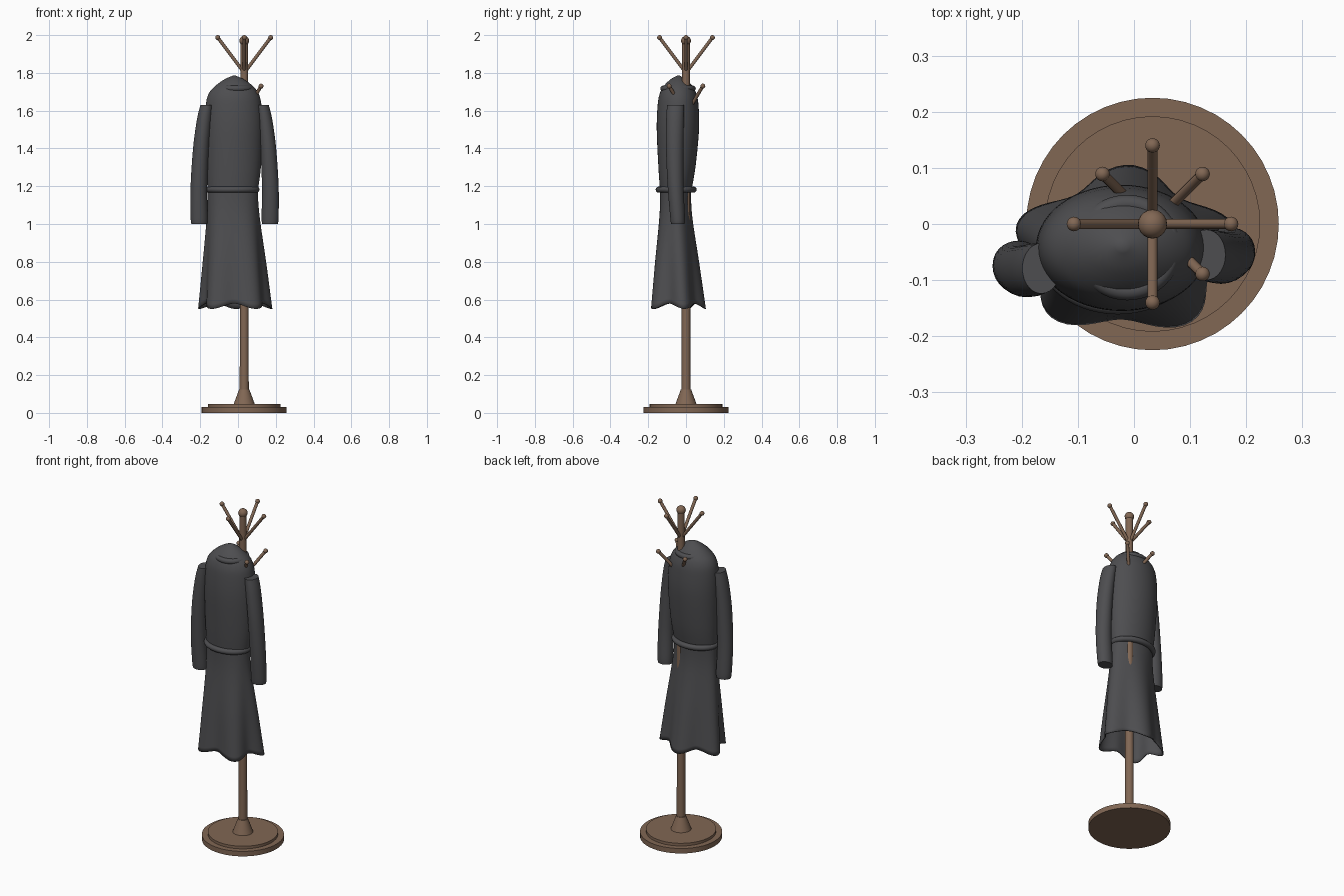
import bpy, bmesh
from math import cos, sin, pi, radians
from mathutils import Vector

cube = bpy.data.objects.get("Cube")
if cube:
    bpy.data.objects.remove(cube)


def material(name, rgb):
    m = bpy.data.materials.new(name)
    m.use_nodes = True
    m.diffuse_color = (*rgb, 1)
    m.node_tree.nodes["Principled BSDF"].inputs["Base Color"].default_value = (*rgb, 1)
    m.node_tree.nodes["Principled BSDF"].inputs["Roughness"].default_value = 0.8
    return m


WOOD = material("brown wood", (0.22, 0.135, 0.088))
CLOTH = material("charcoal cloth", (0.075, 0.075, 0.08))
POLE_X = 0.033


def finish(obj, name, mat, angle=40):
    obj.name = name
    obj.data.materials.append(mat)
    bpy.ops.object.select_all(action='DESELECT')
    obj.select_set(True)
    bpy.context.view_layer.objects.active = obj
    bpy.ops.object.shade_smooth_by_angle(angle=radians(angle))
    return obj


def loft(name, rings, mat, cap_start=True, cap_end=True, angle=40):
    """Skin a list of closed rings of points."""
    bm = bmesh.new()
    loops = [[bm.verts.new(p) for p in ring] for ring in rings]
    n = len(loops[0])
    for a, b in zip(loops, loops[1:]):
        for i in range(n):
            j = (i + 1) % n
            bm.faces.new((a[i], a[j], b[j], b[i]))
    if cap_start:
        bm.faces.new(loops[0][::-1])
    if cap_end:
        bm.faces.new(loops[-1])
    bmesh.ops.recalc_face_normals(bm, faces=bm.faces)
    mesh = bpy.data.meshes.new(name)
    bm.to_mesh(mesh)
    bm.free()
    obj = bpy.data.objects.new(name, mesh)
    bpy.context.collection.objects.link(obj)
    return finish(obj, name, mat, angle)


def smooth_sections(keys, steps=5):
    """Catmull-Rom interpolation between cross-section tuples."""
    keys = [Vector(k) for k in keys]
    pts = [keys[0]] + keys + [keys[-1]]
    out = []
    for a, b, c, d in zip(pts, pts[1:], pts[2:], pts[3:]):
        for s in range(steps):
            t = s / steps
            out.append(b + (c - a) * (t / 2) + (a * 2 - b * 5 + c * 4 - d) * (t * t / 2)
                       + (b * 3 - a - c * 3 + d) * (t ** 3 / 2))
    return out + [keys[-1]]


def ellipse(z, cx, cy, rx, ry, n):
    return [(cx + rx * cos(2 * pi * i / n), cy + ry * sin(2 * pi * i / n), z) for i in range(n)]


def ball(name, loc, r):
    bpy.ops.mesh.primitive_uv_sphere_add(segments=20, ring_count=12, radius=r, location=loc)
    return finish(bpy.context.object, name, WOOD, 60)


def rod(name, a, b, r):
    a, b = Vector(a), Vector(b)
    bpy.ops.mesh.primitive_cylinder_add(vertices=16, radius=r, depth=(b - a).length,
                                        location=(a + b) / 2)
    obj = bpy.context.object
    obj.rotation_euler = (b - a).to_track_quat('Z', 'Y').to_euler()
    return finish(obj, name, WOOD)


# Stand: stepped round base, conical foot and pole
stand = [(0, 0.225), (0.03, 0.225), (0.03, 0.192), (0.046, 0.192), (0.046, 0.056),
         (0.125, 0.027), (0.125, 0.024), (1.96, 0.02)]
loft("stand", [ellipse(z, POLE_X, 0, r, r, 48) for z, r in stand], WOOD)
ball("pole_finial", (POLE_X, 0, 1.97), 0.026)

# Four tall upper pegs and four shorter diagonal pegs
for i in range(4):
    for kind, turn, reach, low, high in (("upper", 0, 0.14, 1.8, 1.987),
                                         ("lower", pi / 4, 0.126, 1.58, 1.73)):
        a = i * pi / 2 + turn
        tip = (POLE_X + reach * cos(a), reach * sin(a), high)
        rod(f"{kind}_peg_{i + 1}", (POLE_X, 0, low), tip, 0.009)
        ball(f"{kind}_peg_knob_{i + 1}", tip, 0.013)

# Coat torso: z, centre x, centre y, half width, half depth
torso = [(1.17, -0.028, -0.055, 0.132, 0.082), (1.3, -0.024, -0.048, 0.145, 0.098),
         (1.5, -0.022, -0.043, 0.153, 0.112), (1.63, -0.023, -0.042, 0.147, 0.108),
         (1.69, -0.023, -0.042, 0.132, 0.097), (1.73, -0.021, -0.042, 0.1, 0.076),
         (1.765, -0.02, -0.041, 0.053, 0.042), (1.785, -0.02, -0.04, 0.008, 0.007)]
loft("coat_torso", [ellipse(*s, 56) for s in smooth_sections(torso)], CLOTH, cap_start=False)

# Coat skirt: flares downward into five folds with a wavy hem
skirt = [(1.18, -0.028, -0.055, 0.132, 0.082), (1.05, -0.026, -0.056, 0.138, 0.086),
         (0.8, -0.02, -0.053, 0.162, 0.115), (0.565, -0.016, -0.049, 0.182, 0.138)]
rings = []
for z, cx, cy, rx, ry in smooth_sections(skirt, 6):
    t = (1.18 - z) / 0.615
    ring = []
    for i in range(80):
        a = 2 * pi * i / 80
        wave = cos(5 * (a - radians(16)))
        k = 1 + 0.12 * t * wave
        ring.append((cx + rx * k * cos(a), cy + ry * k * sin(a), z - 0.014 * t * wave))
    rings.append(ring)
cloth = loft("coat_skirt", rings, CLOTH, False, False, 60)
thick = cloth.modifiers.new("cloth_thickness", 'SOLIDIFY')
thick.thickness = 0.006
thick.offset = -1

# Sleeves: hang from the shoulders, mirrored about the coat's middle
sleeve = [(1.63, 0.147, -0.055, 0.034, 0.045), (1.55, 0.161, -0.058, 0.039, 0.047),
          (1.4, 0.178, -0.06, 0.042, 0.046), (1.2, 0.189, -0.055, 0.044, 0.042),
          (1.04, 0.188, -0.045, 0.045, 0.039), (1.0, 0.187, -0.043, 0.042, 0.036)]
for name, side, shift in (("left_sleeve", 1, 0), ("right_sleeve", -1, -0.024)):
    loft(name, [ellipse(s[0], side * s[1] - 0.018, s[2] + shift, s[3], s[4], 28)
                for s in smooth_sections(sleeve)], CLOTH)


# Belt and collar: padded loops
def loop(name, centre, rx, ry, r):
    rings = []
    for i in range(57):
        a = 2 * pi * i / 56
        rings.append([(centre[0] + (rx + r * cos(b)) * cos(a),
                       centre[1] + (ry + r * cos(b)) * sin(a), centre[2] + r * sin(b))
                      for b in (2 * pi * j / 12 for j in range(12))])
    return loft(name, rings, CLOTH, False, False, 60)


loop("belt", (-0.029, -0.052, 1.182), 0.127, 0.093, 0.016)
loop("collar", (-0.012, -0.042, 1.717), 0.08, 0.078, 0.016)
